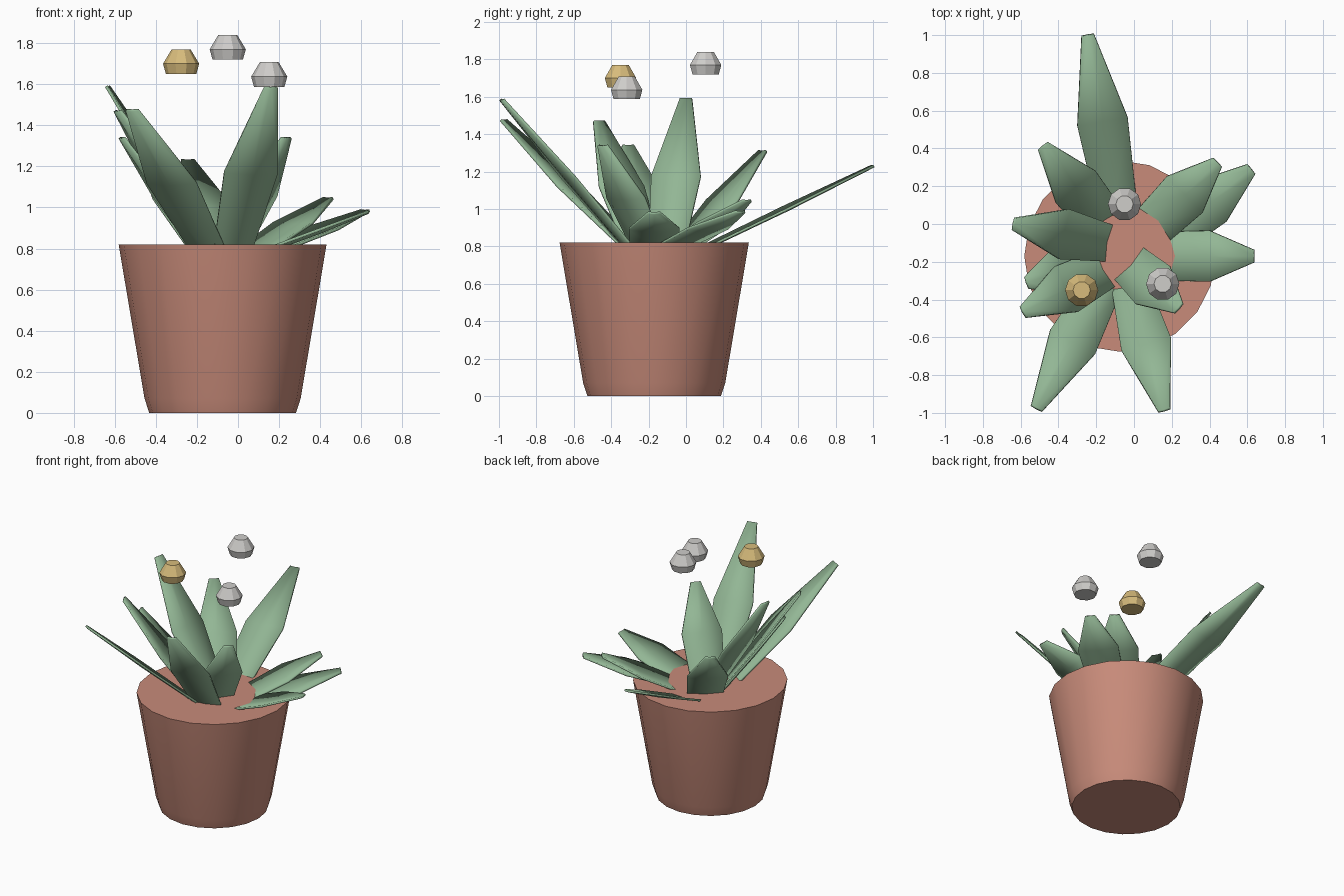
import bpy
import bmesh
import math
from mathutils import Vector

cube = bpy.data.objects.get("Cube")
if cube:
    bpy.data.objects.remove(cube, do_unlink=True)


def make_material(name, color):
    mat = bpy.data.materials.new(name)
    mat.use_nodes = True
    mat.diffuse_color = (*color, 1)
    bsdf = next(n for n in mat.node_tree.nodes if n.type == "BSDF_PRINCIPLED")
    bsdf.inputs["Base Color"].default_value = (*color, 1)
    return mat


terracotta = make_material("terracotta", (0.58, 0.26, 0.195))
leaf_green = make_material("leaf_green", (0.29, 0.47, 0.3))
pale_grey = make_material("pale_grey", (0.62, 0.61, 0.59))
gold = make_material("gold", (0.68, 0.5, 0.2))


def finish(name, bm, mat):
    bmesh.ops.recalc_face_normals(bm, faces=bm.faces)
    mesh = bpy.data.meshes.new(name)
    bm.to_mesh(mesh)
    bm.free()
    mesh.materials.append(mat)
    obj = bpy.data.objects.new(name, mesh)
    bpy.context.collection.objects.link(obj)
    bpy.ops.object.select_all(action="DESELECT")
    obj.select_set(True)
    bpy.context.view_layer.objects.active = obj
    bpy.ops.object.shade_smooth_by_angle(angle=math.radians(30))
    return obj


def lathe(name, center, profile, sides, mat):
    """Closed turned solid from (radius, height) pairs, capped at both ends."""
    bm = bmesh.new()
    rings = []
    for radius, z in profile:
        ring = []
        for i in range(sides):
            a = math.tau * i / sides
            offset = Vector((radius * math.cos(a), radius * math.sin(a), z))
            ring.append(bm.verts.new(Vector(center) + offset))
        rings.append(ring)
    for low, high in zip(rings, rings[1:]):
        for i in range(sides):
            j = (i + 1) % sides
            bm.faces.new((low[i], low[j], high[j], high[i]))
    bm.faces.new(rings[0])
    bm.faces.new(rings[-1])
    return finish(name, bm, mat)


SOIL = 0.82


def leaf(name, base, tip, base_width):
    """Thin blunt blade with a shallow channel, rooted in the pot."""
    start, end = Vector((*base, SOIL)), Vector(tip)
    axis = end - start
    side = axis.cross(Vector((0, 0, 1))).normalized()
    normal = side.cross(axis).normalized()
    rows = ((-0.12, base_width), (0, base_width), (0.46, 0.27), (1, 0.066))
    bm = bmesh.new()
    grid = []
    for t, width in rows:
        mid = start + axis * t
        grid.append([bm.verts.new(mid + side * width * s / 2
                                  - normal * 0.05 * width * (1 - abs(s)))
                     for s in (-1, 0, 1)])
    for low, high in zip(grid, grid[1:]):
        for i in range(2):
            bm.faces.new((low[i], low[i + 1], high[i + 1], high[i]))
    obj = finish(name, bm, leaf_green)
    solid = obj.modifiers.new("thickness", "SOLIDIFY")
    solid.thickness = 0.014
    solid.offset = 0


# Pot
lathe("pot", (-0.075, -0.17, 0),
      ((0.357, 0), (0.38, 0.07), (0.506, SOIL)), 20, terracotta)

# Leaves: root on the soil, tip, width at the root
leaves = {
    "leaf_back": ((-0.1, 0.15), (-0.245, 1.0, 1.23), 0.22),
    "leaf_back_right": ((-0.16, 0.01), (-0.48, 0.41, 1.31), 0.24),
    "leaf_right": ((-0.14, -0.1), (-0.635, 0.0, 1.59), 0.2),
    "leaf_right_low": ((-0.2, -0.18), (-0.565, -0.31, 1.34), 0.22),
    "leaf_right_front": ((-0.16, -0.24), (-0.585, -0.465, 1.47), 0.22),
    "leaf_front_right": ((-0.16, -0.32), (-0.515, -0.975, 1.475), 0.2),
    "leaf_front": ((-0.02, -0.33), (0.16, -0.985, 1.585), 0.2),
    "leaf_front_left": ((-0.02, -0.215), (0.235, -0.445, 1.34), 0.23),
    "leaf_left": ((0.2, -0.17), (0.635, -0.17, 0.98), 0.26),
    "leaf_left_back": ((0.22, -0.03), (0.62, 0.29, 0.985), 0.24),
    "leaf_back_left": ((0.12, 0.01), (0.44, 0.325, 1.045), 0.24),
}
for name, (base, tip, width) in leaves.items():
    leaf(name, base, tip, width)

# Floating buds
bud_profile = ((0.074, 0), (0.088, 0.05), (0.046, 0.12))
for name, center, mat in (
        ("gold_bud", (-0.277, -0.35, 1.65), gold),
        ("grey_bud_back", (-0.05, 0.105, 1.72), pale_grey),
        ("grey_bud_left", (0.152, -0.317, 1.587), pale_grey)):
    lathe(name, center, bud_profile, 10, mat)
